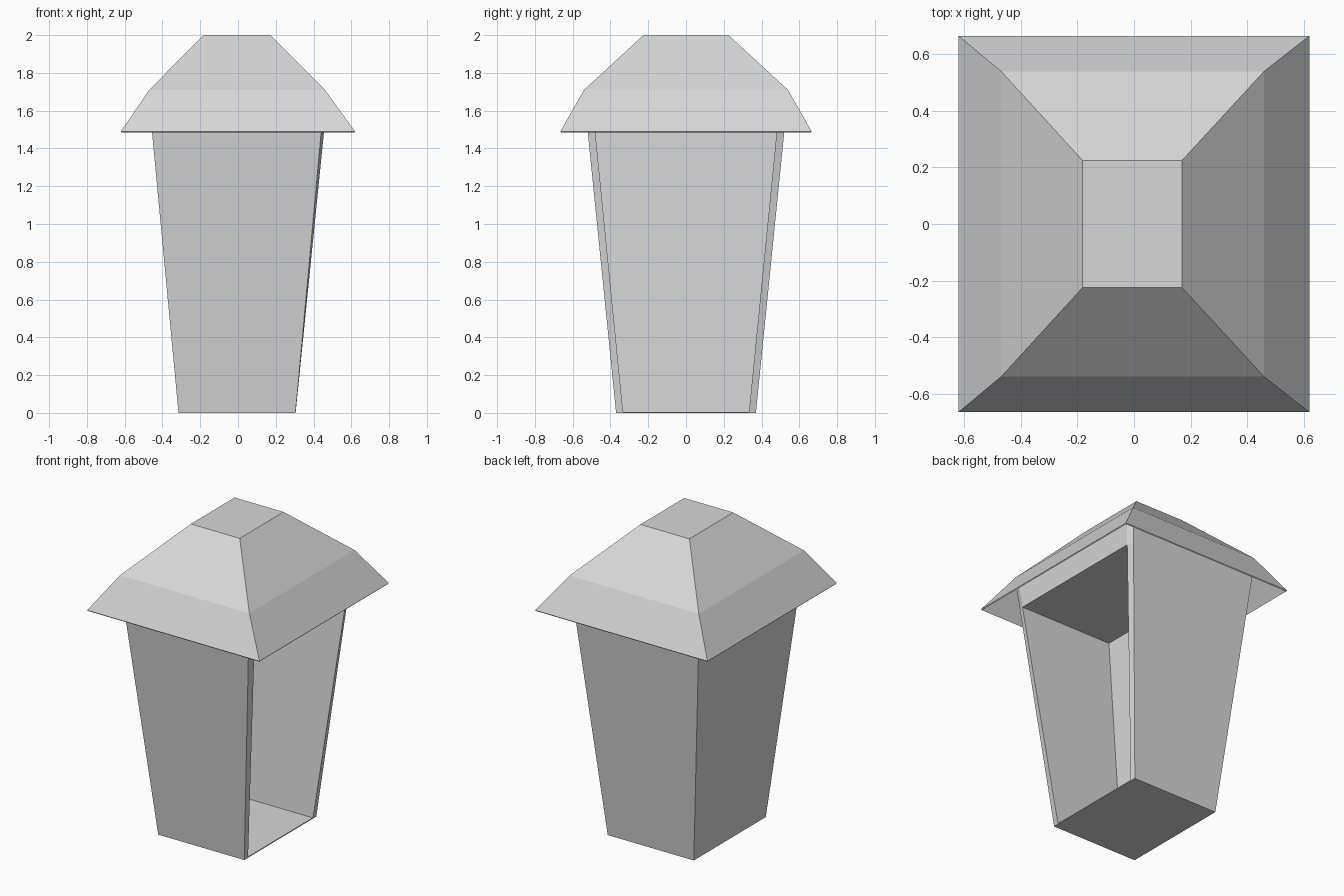
import bpy
import bmesh

cube = bpy.data.objects.get("Cube")
if cube:
    bpy.data.objects.remove(cube, do_unlink=True)

grey = bpy.data.materials.new("light_grey")
grey.use_nodes = True
color = (0.68, 0.68, 0.68, 1)
grey.diffuse_color = color
grey.node_tree.nodes["Principled BSDF"].inputs["Base Color"].default_value = color


def loft(name, rings, cap_bottom=True):
    """Skin a stack of (outline, height) rings and cap the ends."""
    bm = bmesh.new()
    loops = [[bm.verts.new((x, y, z)) for x, y in outline] for outline, z in rings]
    for low, high in zip(loops, loops[1:]):
        for i in range(len(low)):
            j = (i + 1) % len(low)
            bm.faces.new((low[i], low[j], high[j], high[i]))
    bm.faces.new(loops[-1])
    if cap_bottom:
        bm.faces.new(loops[0][::-1])
    bmesh.ops.recalc_face_normals(bm, faces=bm.faces)
    mesh = bpy.data.meshes.new(name)
    bm.to_mesh(mesh)
    bm.free()
    mesh.materials.append(grey)
    obj = bpy.data.objects.new(name, mesh)
    bpy.context.collection.objects.link(obj)
    return obj


def rect(x0, x1, y):
    return [(x0, -y), (x1, -y), (x1, y), (x0, y)]


def mirrored(half):
    """Close an outline by mirroring its front half to the back."""
    return half + [(x, -y) for x, y in reversed(half)]


TOP = 1.485


def mix(z, bottom, top):
    return bottom + (top - bottom) * z / TOP


def outline(z, hollow):
    """Body section at height z: closed block, or C shape open toward +x."""
    y = mix(z, 0.37, 0.52)
    yi = mix(z, 0.333, 0.48)
    inner = mix(z, 0.305, 0.455)
    half = [(mix(z, -0.315, -0.455), -y), (mix(z, 0.304, 0.44), -y), (inner, -yi)]
    if hollow:
        half.append((mix(z, -0.18, -0.21), -yi))
    return mirrored(half)


# Tapered body with the opening on one side
loft("body_walls", [(outline(z, True), z) for z in (0, TOP)])
loft("floor", [(rect(-0.18, 0.304, 0.333), z) for z in (0, 0.006)])
loft("header_block", [(outline(z, False), z) for z in (TOP, 1.66)])

# Hollow hipped roof with a flat top
roof = loft("roof", [(rect(-0.62, 0.62, 0.665), 1.49),
                     (rect(-0.47, 0.46, 0.54), 1.71),
                     (rect(-0.182, 0.17, 0.225), 2.0)], cap_bottom=False)
shell = roof.modifiers.new("thin_shell", "SOLIDIFY")
shell.thickness = 0.008
shell.offset = -1
